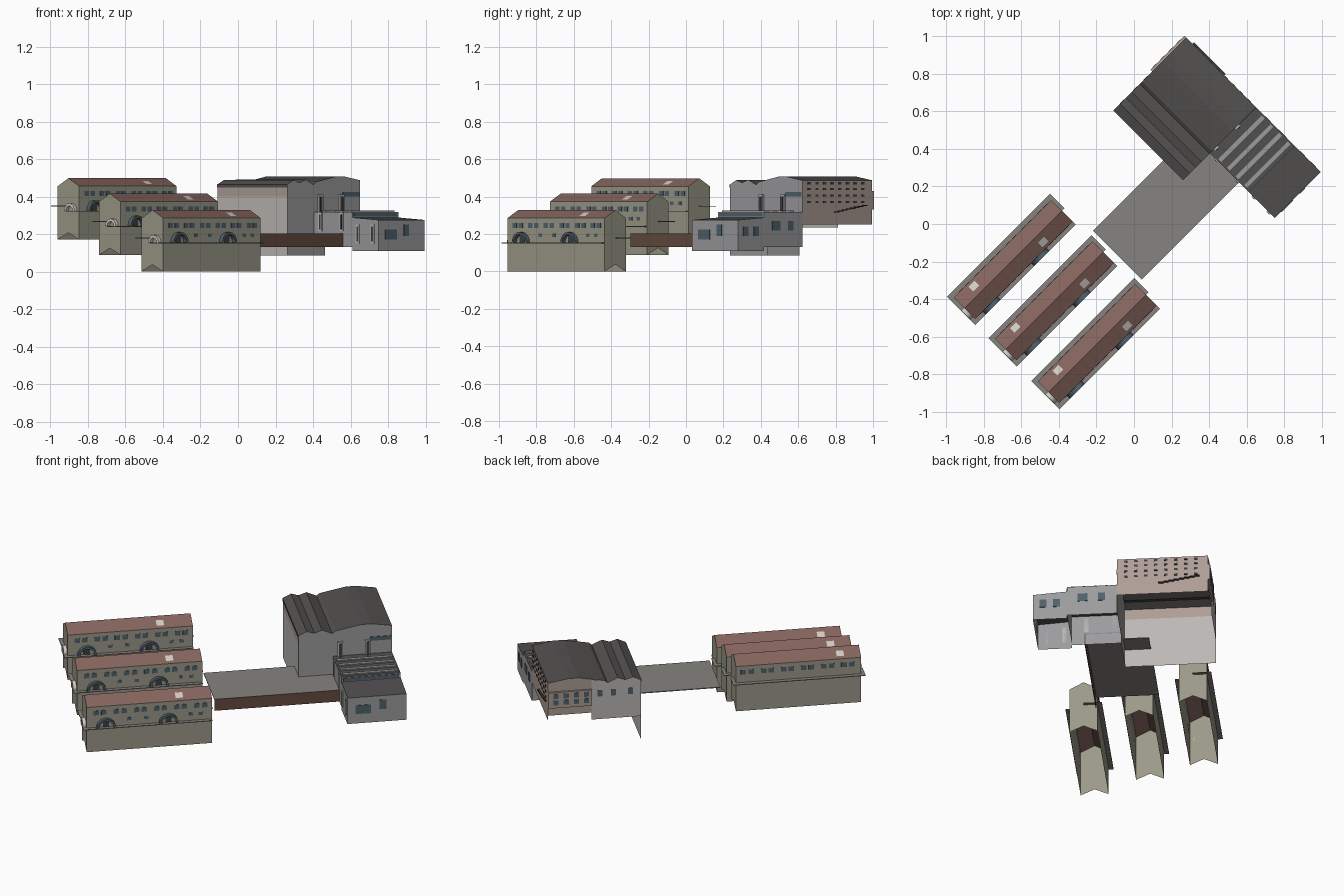
import bpy, math
from mathutils import Matrix

if "Cube" in bpy.data.objects:
    bpy.data.objects.remove(bpy.data.objects["Cube"])

# Whole site is laid out on a grid turned 45 degrees: local u, v, z
ROT = Matrix.Rotation(math.radians(45), 4, 'Z')


def mat(name, r, g, b):
    m = bpy.data.materials.new(name)
    m.diffuse_color = (r, g, b, 1)
    m.use_nodes = True
    m.node_tree.nodes["Principled BSDF"].inputs["Base Color"].default_value = m.diffuse_color
    return m


STONE = mat("stone", .33, .32, .25)
TILE = mat("roof_tile", .24, .13, .11)
SLATE = mat("slate", .085, .08, .078)
PAVING = mat("paving", .24, .23, .21)
BRICK = mat("brick", .13, .07, .05)
PALE = mat("pale_plaster", .5, .48, .46)
GREY = mat("grey_wall", .33, .33, .34)
PINK = mat("pink_plaster", .42, .34, .3)
GLASS = mat("glass", .08, .12, .15)
WHITE = mat("white_trim", .65, .6, .57)
DARK = mat("dark_opening", .05, .05, .05)


def make(name, verts, faces, m):
    me = bpy.data.meshes.new(name)
    me.from_pydata([ROT @ Matrix.Translation(v).to_translation() for v in verts], [], faces)
    me.materials.append(m)
    ob = bpy.data.objects.new(name, me)
    bpy.context.collection.objects.link(ob)
    return ob


def boxes(name, items, m):
    """Several boxes (u0, u1, v0, v1, z0, z1) in one object."""
    vs, fs = [], []
    for u0, u1, v0, v1, z0, z1 in items:
        n = len(vs)
        vs += [(u, v, z) for z in (z0, z1) for u, v in ((u0, v0), (u1, v0), (u1, v1), (u0, v1))]
        fs += [[n + i for i in f] for f in ((3, 2, 1, 0), (4, 5, 6, 7), (0, 1, 5, 4),
                                           (1, 2, 6, 5), (2, 3, 7, 6), (3, 0, 4, 7))]
    return make(name, vs, fs, m)


def sheet(name, path, m, axis, a, b):
    """Open surface: path of (s, z) swept from a to b along u or v."""
    pt = (lambda s, z, t: (t, s, z)) if axis == 'u' else (lambda s, z, t: (s, t, z))
    n = len(path)
    vs = [pt(s, z, t) for t in (a, b) for s, z in path]
    return make(name, vs, [(i, i + 1, n + i + 1, n + i) for i in range(n - 1)], m)


def wall(name, outline, m, axis, at):
    """Flat upright wall standing across the given axis."""
    vs = [(at, s, z) if axis == 'u' else (s, at, z) for s, z in outline]
    return make(name, vs, [range(len(vs))], m)


def arch(name, axis, centre, z, r, t, a, b, m, n=10):
    """Half ring from position a to b along the axis."""
    vs, fs = [], []
    for i in range(n + 1):
        c, s = math.cos(math.pi * i / n), math.sin(math.pi * i / n)
        for rad, d in ((r, a), (r, b), (r - t, b), (r - t, a)):
            h, zz = centre + rad * c, z + rad * s
            vs.append((d, h, zz) if axis == 'u' else (h, d, zz))
    for i in range(n):
        k = 4 * i
        fs += [(k + j, k + (j + 1) % 4, k + 4 + (j + 1) % 4, k + 4 + j) for j in range(4)]
    fs += [(0, 1, 2, 3), (4 * n + 3, 4 * n + 2, 4 * n + 1, 4 * n)]
    return make(name, vs, fs, m)


# Three long houses stepping up the slope
U0, U1, HW = -.957, -.222, .081
for k, (c, b) in enumerate(((-.312, 0), (.01, .088), (.322, .17))):
    p = f"house_{k + 1}_"
    lo, hi, eave, ridge = c - HW, c + HW, b + .285, b + .328
    for side, v in (("front", lo), ("back", hi)):
        wall(p + side + "_wall", [(U0, b), (U1, b), (U1, eave), (U0, eave)], STONE, 'v', v)
    gable = [(lo, b), (c, b + .037), (hi, b), (hi, eave), (c, ridge), (lo, eave)]
    wall(p + "west_gable", gable, STONE, 'u', U0)
    wall(p + "east_gable", gable, STONE, 'u', U1)
    sheet(p + "roof", [(lo, eave), (c, ridge), (hi, eave)], TILE, 'u', U0, U1)
    # Walkways: upper one behind the ridge line, lower one in front
    boxes(p + "upper_walkway", [(-.979, -.203, hi, c + .108, b + .177, b + .181),
                                (-.979, U0, c, hi, b + .177, b + .181),
                                (U1, -.203, c, hi, b + .177, b + .181)], PAVING)
    boxes(p + "lower_walkway", [(-.979, U1, c - .105, lo, b + .15, b + .154),
                                (-.979, U0, lo, c, b + .15, b + .154)], PAVING)
    # Upper windows on both long sides, small ones below
    wins = []
    for g in range(6):
        for d in (0, .045):
            u = U0 + .04 + g * .118 + d
            wins.append((u, u + .032, lo - .002, lo, b + .232, b + .26))
            wins.append((u, u + .032, hi, hi + .002, b + .232, b + .26))
    for u in (-.72, -.62, -.36, -.3):
        wins.append((u, u + .025, lo - .002, lo, b + .185, b + .203))
    boxes(p + "windows", wins, GLASS)
    for j, u in enumerate((-.845, -.478)):
        arch(p + f"porch_arch_{j}", 'v', u, b + .154, .056, .013, lo - .024, lo, GLASS)
        boxes(p + f"porch_door_{j}", [(u - .018, u + .018, lo - .003, lo, b + .154, b + .195)], DARK)
    arch(p + "end_arch", 'u', c - .025, b + .154, .04, .015, U0 - .02, U0, WHITE)
    # Pale skylight patches lying on both roof slopes
    for j, (u, s) in enumerate(((-.838, 1), (-.41, -1))):
        zf = lambda d: ridge - .043 * d / HW + .002
        sheet(p + f"skylight_{j}", [(c + s * .03, zf(.03)), (c + s * .065, zf(.065))],
              WHITE, 'u', u - .022, u + .022)

# Plaza deck with a brick retaining wall on its outer side
boxes("plaza_deck", [(-.18, .48, -.236, .129, .198, .203), (.48, .553, -.236, -.02, .198, .203)], PAVING)
boxes("plaza_brick_wall", [(-.18, .553, -.238, -.234, .13, .203)], BRICK)

# Main hall: open shell with a folded roof
A, B, V0, V1 = .353, .9, -.02, .507
fold = [(A, .465), (.40, .488), (.445, .474), (.49, .49), (.55, .463),
        (.568, .478), (.72, .507), (.78, .507), (B, .487)]
sheet("hall_roof", fold, SLATE, 'v', V0, V1)
sheet("hall_eaves", [(A - .003, .448), (A - .003, .465), (A, .465)], SLATE, 'v', V0, V1)
wall("hall_plaza_wall", [(V0, .085), (V1, .085), (V1, .4), (V0, .4)], PALE, 'u', A)
wall("hall_plaza_wall_top", [(V0, .4), (V1, .4), (V1, .465), (V0, .465)], PINK, 'u', A)
wall("hall_side_wall", [(A, .085), (.637, .085), (.637, .135), (B, .135)] + fold[::-1], GREY, 'v', V0)
wall("hall_rear_wall", [(V0, .25), (V1, .25), (V1, .487), (V0, .487)], PINK, 'u', B)
wall("hall_far_wall_low", [(A, .235), (.643, .235), (.643, .49)] + fold[5::-1], PALE, 'v', V1)
wall("hall_far_wall", [(.643, .28), (B, .28), (B, .487), (.78, .507), (.72, .507), (.643, .492)], PINK, 'v', V1)
boxes("hall_far_bay", [(.643, B, V1, .52, .33, .43)], PINK)
boxes("hall_far_windows", [(u, u + .03, .52, .522, z, z + .03)
                           for z in (.35, .39) for u in (.66, .72, .78, .84)]
      + [(u, u + .03, V1, V1 + .002, .38, .42) for u in (.4, .5, .58)], GLASS)
boxes("hall_rear_windows", [(B, B + .003, v, v + .022, z, z + .012)
                            for z in (.465, .435, .4, .365)
                            for v in [V0 + .04 + i * .058 for i in range(8)]], DARK)
# Stepped outside stair on the rear wall
boxes("hall_rear_stair", [(B, B + .012, .22 + i * .03, .25 + i * .03, .315 + i * .005, .321 + i * .005)
                          for i in range(8)], DARK)
boxes("hall_side_window_band", [(.77, .895, V0 - .003, V0, .4, .425)], GLASS)
for i, u in enumerate((.595, .757)):
    boxes(f"hall_tall_window_{i}", [(u - .016, u + .016, V0 - .012, V0, .3, .41)], PALE)
    boxes(f"hall_tall_pane_{i}", [(u - .008, u + .008, V0 - .015, V0 - .012, .31, .4)], DARK)

# Side wing in two steps, each an open-bottomed shell
C, V2, V3 = .553, -.31, -.508


def shell(name, v0, v1, z0, front, back):
    for part, u in (("plaza", C), ("rear", B)):
        wall(f"{name}_{part}_wall", [(v0, z0), (v1, z0), (v1, back), (v0, front)], GREY, 'u', u)
    wall(f"{name}_end_wall", [(C, z0), (B, z0), (B, front), (C, front)], GREY, 'v', v0)
    sheet(f"{name}_roof", [(v0, front), (v1, back)], SLATE, 'u', C, B)


shell("low_wing", V3, V2, .11, .275, .288)
shell("high_wing", V2, V0, .13, .318, .318)
boxes("high_wing_roof_ribs", [(C + .01, B - .01, v, v + .022, .318, .325)
                              for v in (-.29, -.225, -.16, -.095)], GREY)
boxes("high_wing_clerestory", [(C + .01, B - .01, V2 - .003, V2, .293, .313)], GLASS)
boxes("wing_tall_windows", [(C - .005, C, v - .013, v + .013, z, z + .1)
                            for v, z in ((-.352, .15), (-.465, .15), (-.07, .215), (-.23, .215))], PALE)
boxes("wing_tall_panes", [(C - .007, C - .005, v - .006, v + .006, z + .01, z + .09)
                          for v, z in ((-.352, .15), (-.465, .15), (-.07, .215), (-.23, .215))], DARK)
boxes("wing_windows", [(.60, .69, V3 - .003, V3, .17, .225), (.74, .78, V3 - .003, V3, .19, .25),
                       (B, B + .003, -.47, -.43, .19, .24), (B, B + .003, -.39, -.35, .19, .24),
                       (B, B + .003, -.25, -.19, .22, .27), (B, B + .003, -.13, -.09, .22, .27)], GLASS)
